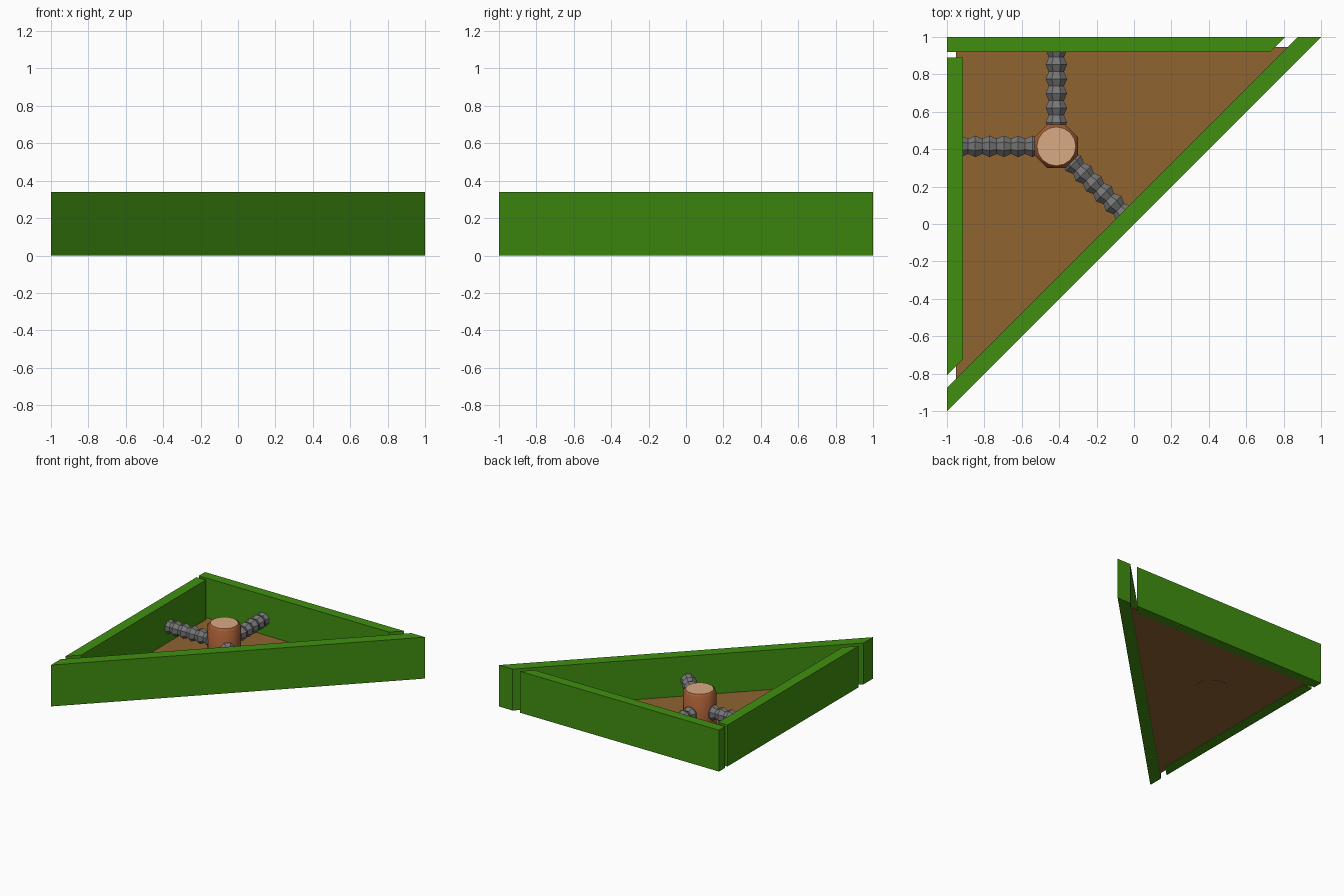
import bpy, bmesh, math
from mathutils import Vector, Matrix

if "Cube" in bpy.data.objects:
    bpy.data.objects.remove(bpy.data.objects["Cube"])


def material(name, rgb):
    m = bpy.data.materials.new(name)
    m.diffuse_color = (*rgb, 1)
    m.use_nodes = True
    m.node_tree.nodes["Principled BSDF"].inputs["Base Color"].default_value = m.diffuse_color
    return m


GREEN = material("hedge green", (0.052, 0.275, 0.005))
SOIL = material("soil brown", (0.275, 0.125, 0.03))
BARK = material("bark orange", (0.38, 0.11, 0.035))
WOOD = material("cut wood", (0.68, 0.40, 0.23))
METAL = material("spring grey", (0.18, 0.18, 0.18))


def finish(name, bm, mats):
    bmesh.ops.recalc_face_normals(bm, faces=bm.faces[:])
    me = bpy.data.meshes.new(name)
    bm.to_mesh(me)
    bm.free()
    for m in mats:
        me.materials.append(m)
    ob = bpy.data.objects.new(name, me)
    bpy.context.collection.objects.link(ob)
    return ob


def prism(name, outline, z0, z1, mat):
    bm = bmesh.new()
    face = bm.faces.new([bm.verts.new((x, y, z0)) for x, y in outline])
    up = bmesh.ops.extrude_face_region(bm, geom=[face])["geom"]
    bmesh.ops.translate(bm, vec=(0, 0, z1 - z0),
                        verts=[v for v in up if isinstance(v, bmesh.types.BMVert)])
    return finish(name, bm, [mat])


def lathe(bm, profile, n, phase=0):
    """Closed solid around z; each profile point is (radius function, height)."""
    rings = []
    for r, z in profile:
        rings.append([bm.verts.new((r(i) * math.cos(a), r(i) * math.sin(a), z))
                      for i in range(n) for a in [2 * math.pi * i / n + phase]])
    for lo, hi in zip(rings, rings[1:]):
        for i in range(n):
            j = (i + 1) % n
            bm.faces.new((lo[i], lo[j], hi[j], hi[i]))
    bm.faces.new(rings[0])
    bm.faces.new(rings[-1])


# walls around the right triangle
H = 0.34
prism("back_wall", [(-1, 0.92), (0.73, 0.92), (0.81, 1), (-1, 1)], 0, H, GREEN)
prism("left_wall", [(-1, 0.89), (-1, -0.81), (-0.915, -0.725), (-0.915, 0.89)], 0, H, GREEN)
prism("diagonal_wall", [(-1, -1), (1, 1), (0.875, 1), (-1, -0.875)], 0, H, GREEN)

# thin floor tucked into the walls
prism("floor", [(-0.95, 0.945), (-0.95, -0.89), (0.885, 0.945)], 0.004, 0.014, SOIL)

# central post: octagonal sides, chamfer to a rounder cut top
C = Vector((-0.415, 0.415, 0))
bm = bmesh.new()
octagon = lambda i: 0.117 if i % 2 == 0 else 0.117 / math.cos(math.pi / 8)
lathe(bm, [(octagon, 0.002), (octagon, 0.285), (lambda i: 0.104, 0.303)], 16)
bm.normal_update()
for f in bm.faces:
    if len(f.verts) > 4:
        f.material_index = 1 if f.calc_center_median().z > 0.2 else 2
    else:
        f.smooth = True
post = finish("post", bm, [BARK, WOOD, SOIL])
post.location = C

# three ridged springs from the post to the walls
for name, d, length in (("left_spring", (-1, 0, 0), 0.51),
                        ("back_spring", (0, 1, 0), 0.515),
                        ("diagonal_spring", (1, -1, 0), 0.51)):
    pitch = 0.075
    start, steps = 0.09, round((length - 0.09) / pitch * 2)
    profile = []
    for k in range(steps + 1):
        rad = 0.062 if k % 2 else 0.044
        profile.append((lambda i, rad=rad: rad, start + (length - start) * k / steps))
    bm = bmesh.new()
    lathe(bm, profile, 8, math.pi / 8)
    rot = Vector(d).to_track_quat('Z', 'Y').to_matrix().to_4x4()
    bm.transform(Matrix.Translation(C + Vector((0, 0, 0.14))) @ rot)
    finish(name, bm, [METAL])
